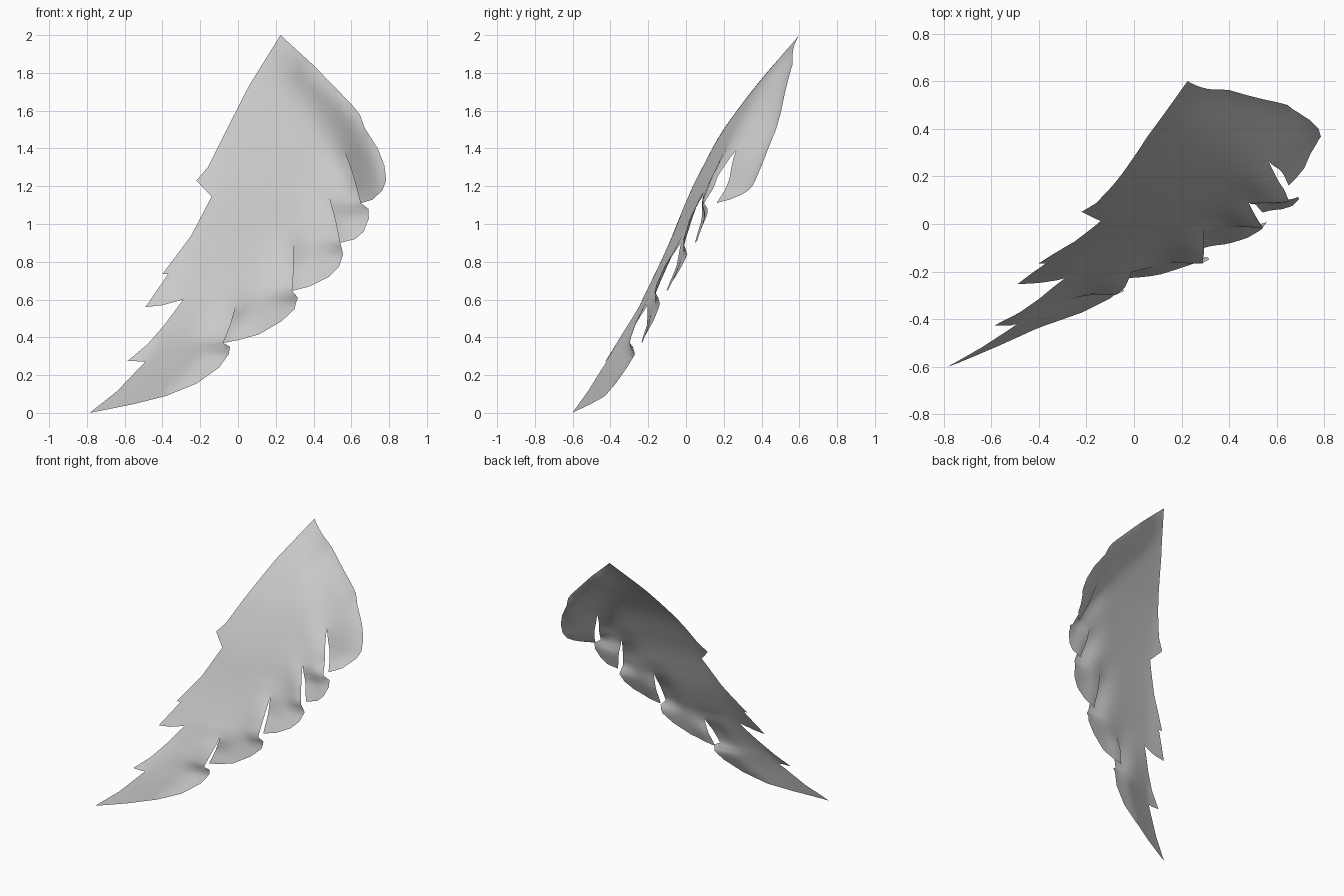
import bpy, bmesh, math
from mathutils import Vector
from mathutils.geometry import delaunay_2d_cdt

if "Cube" in bpy.data.objects:
    bpy.data.objects.remove(bpy.data.objects["Cube"])

# Feather tips along the trailing edge, front view (x, z), lowest first
FEATHERS = [
    [(-.785, 0), (-.56, .045), (-.38, .09), (-.22, .155), (-.10, .24), (-.05, .31), (-.05, .35)],
    [(0, .385), (.11, .415), (.23, .485), (.30, .55), (.312, .61)],
    [(.38, .67), (.48, .72), (.535, .775), (.557, .84)],
    [(.62, .92), (.665, .96), (.693, 1.03), (.685, 1.08)],
    [(.715, 1.13), (.765, 1.18), (.785, 1.23), (.775, 1.31), (.74, 1.4),
     (.67, 1.51), (.645, 1.58), (.6, 1.635), (.4, 1.84)],
]
# Slits between feathers: lower end, upper end
SLITS = [((-.08, .37), (-.01, .57)), ((.285, .645), (.292, .9)),
         ((.54, .9), (.48, 1.15)), ((.65, 1.11), (.565, 1.39))]
# Leading edge with its barbs, top to bottom
LEADING = [(.225, 2), (.06, 1.735), (-.07, 1.48), (-.16, 1.30), (-.22, 1.23), (-.14, 1.145),
           (-.25, .935), (-.40, .735), (-.37, .735), (-.49, .56), (-.40, .57), (-.29, .60),
           (-.39, .465), (-.48, .362), (-.585, .275), (-.49, .272), (-.64, .115)]
# Profiles against height: depth of leading edge, its x, and the outer rim's x
DEPTH = [(0, -.6), (.275, -.425), (.56, -.25), (.87, -.1), (1.17, .02), (1.48, .18), (1.735, .37), (2, .6)]
LEFT = [(0, -.78), (.3, -.48), (.6, -.32), (1.15, -.15), (1.5, -.06), (2, .22)]
RIM = [(0, 2), (1, 1.1), (1.12, .8), (1.3, .78), (1.57, .65), (2, .22)]


def clamp(v):
    return max(0, min(1, v))


def lerp_table(t, z):
    for (a, va), (b, vb) in zip(t, t[1:]):
        if z <= b:
            return va + (vb - va) * (z - a) / (b - a)
    return t[-1][1]


def smooth_table(t, z, r=.08):
    r = min(r, z, max(0, 2 - z))
    return sum(lerp_table(t, z + k * r / 2) for k in (-2, -1, 0, 1, 2)) / 5


def place(x, z):
    d = max(0, x - smooth_table(LEFT, z))
    y = smooth_table(DEPTH, z) + .16 * d ** 1.2
    # Lowest feather bows backward
    y += .075 * clamp(d / .3) * clamp((.62 - z) / .3)
    # Rim curls backward
    h = max(0, smooth_table(RIM, z) - x)
    y += .17 * math.exp(-(h / .15) ** 2) * clamp(2 * (2 - z)) ** .8 * clamp(d / .25)
    # Each lower feather rises in front of the next one at the slit
    dx = 0
    for (xb, zb), (xt, zt) in SLITS:
        f = clamp((zt - z) / (zt - zb))
        xs = xt + (xb - xt) * f
        env = clamp((zt + .12 - z) / .15) * clamp((z - zb + .06) / .08)
        y -= .015 * math.exp(-((x - xs + .04) / .09) ** 2) * env
        g = min(1, 2 * f)
        if z < zb - .001 or x < xs - .0005:
            e = g * math.exp(-(max(0, xs - x) / .11) ** 2) * clamp((z - zb + .06) / .06)
            dx += .012 * e
            y -= .03 * e
        else:
            y += .03 * g * math.exp(-((x - xs) / .1) ** 2)
    return (x + dx, y, z)


# Outline with narrow slits
outline = []
for i, f in enumerate(FEATHERS):
    outline += f
    if i < len(SLITS):
        (xb, zb), top = SLITS[i]
        outline += [(xb - .01, zb), top, (xb, zb)]
outline += LEADING
pts = []
for a, b in zip(outline, outline[1:] + outline[:1]):
    a, b = Vector(a), Vector(b)
    n = max(1, math.ceil((b - a).length / .04))
    pts += [a.lerp(b, k / n) for k in range(n)]
count = len(pts)

# Interior grid, kept clear of the outline
for i in range(46):
    for j in range(57):
        p = Vector((-.8 + i * .035 + (j % 2) * .0175, .01 + j * .035))
        if min((p - q).length for q in pts[:count]) > .018:
            pts.append(p)
res = delaunay_2d_cdt(pts, [], [list(range(count))], 1, 1e-5)

# Wing sheet
bm = bmesh.new()
verts = [bm.verts.new(place(*v)) for v in res[0]]
for f in res[2]:
    bm.faces.new([verts[k] for k in f])
bmesh.ops.delete(bm, geom=[v for v in bm.verts if not v.link_faces], context='VERTS')
for f in bm.faces:
    f.smooth = True
me = bpy.data.meshes.new("feathered_wing")
bm.to_mesh(me)
bm.free()
wing = bpy.data.objects.new("feathered_wing", me)
bpy.context.collection.objects.link(wing)
